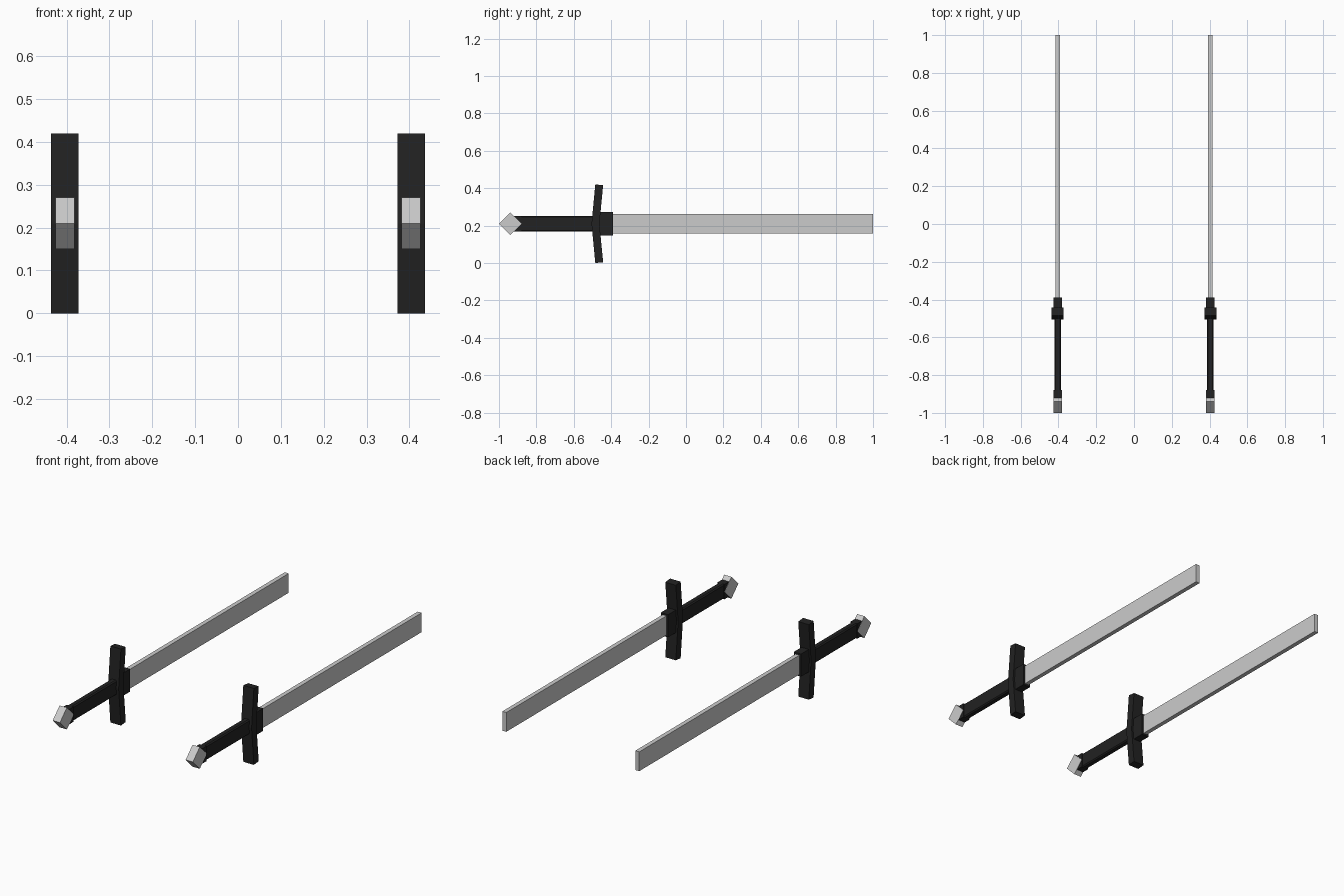
import bpy
import bmesh

if "Cube" in bpy.data.objects:
    bpy.data.objects.remove(bpy.data.objects["Cube"], do_unlink=True)


def make_material(name, value):
    mat = bpy.data.materials.new(name)
    mat.use_nodes = True
    colour = (value, value, value, 1)
    mat.diffuse_color = colour
    mat.node_tree.nodes["Principled BSDF"].inputs["Base Color"].default_value = colour
    return mat


steel = make_material("pale steel", 0.6)
black = make_material("black leather", 0.016)

MID_Z = 0.21
SPACING = 0.404


def prism(name, profile, width, x, mat, chamfer=0):
    """Extrude a side profile of (y, z) points, z relative to the sword axis."""
    bm = bmesh.new()
    verts = [bm.verts.new((-width / 2, y, z)) for y, z in profile]
    face = bm.faces.new(verts)
    result = bmesh.ops.extrude_face_region(bm, geom=[face])
    moved = [v for v in result["geom"] if isinstance(v, bmesh.types.BMVert)]
    bmesh.ops.translate(bm, verts=moved, vec=(width, 0, 0))
    bmesh.ops.recalc_face_normals(bm, faces=bm.faces)
    if chamfer:
        # Chamfer only the edges running along the sword
        along = [e for e in bm.edges
                 if abs(e.verts[0].co.y - e.verts[1].co.y) > 0.1]
        bmesh.ops.bevel(bm, geom=along, offset=chamfer, segments=1,
                        affect='EDGES')
    mesh = bpy.data.meshes.new(name)
    bm.to_mesh(mesh)
    bm.free()
    mesh.materials.append(mat)
    obj = bpy.data.objects.new(name, mesh)
    obj.location = (x, 0, MID_Z)
    bpy.context.collection.objects.link(obj)
    return obj


def bar(y0, y1, half):
    return [(y0, -half), (y1, -half), (y1, half), (y0, half)]


# Pommel diamond and the swept crossguard outline
diamond = [(-1, 0), (-0.94, -0.06), (-0.88, 0), (-0.94, 0.06)]
guard = [(-0.505, 0), (-0.485, -0.21), (-0.443, -0.206),
         (-0.463, 0), (-0.443, 0.206), (-0.485, 0.21)]

for side, x in (("left", SPACING), ("right", -SPACING)):
    prism(side + "_blade", bar(-0.42, 1, 0.053), 0.024, x, steel)
    prism(side + "_guard_block", bar(-0.48, -0.39, 0.062), 0.044, x, black)
    prism(side + "_crossguard", guard, 0.064, x, black)
    prism(side + "_grip", bar(-0.92, -0.48, 0.041), 0.034, x, black, 0.006)
    prism(side + "_grip_collar", bar(-0.92, -0.88, 0.041), 0.042, x, black)
    prism(side + "_pommel", diamond, 0.044, x, steel)
